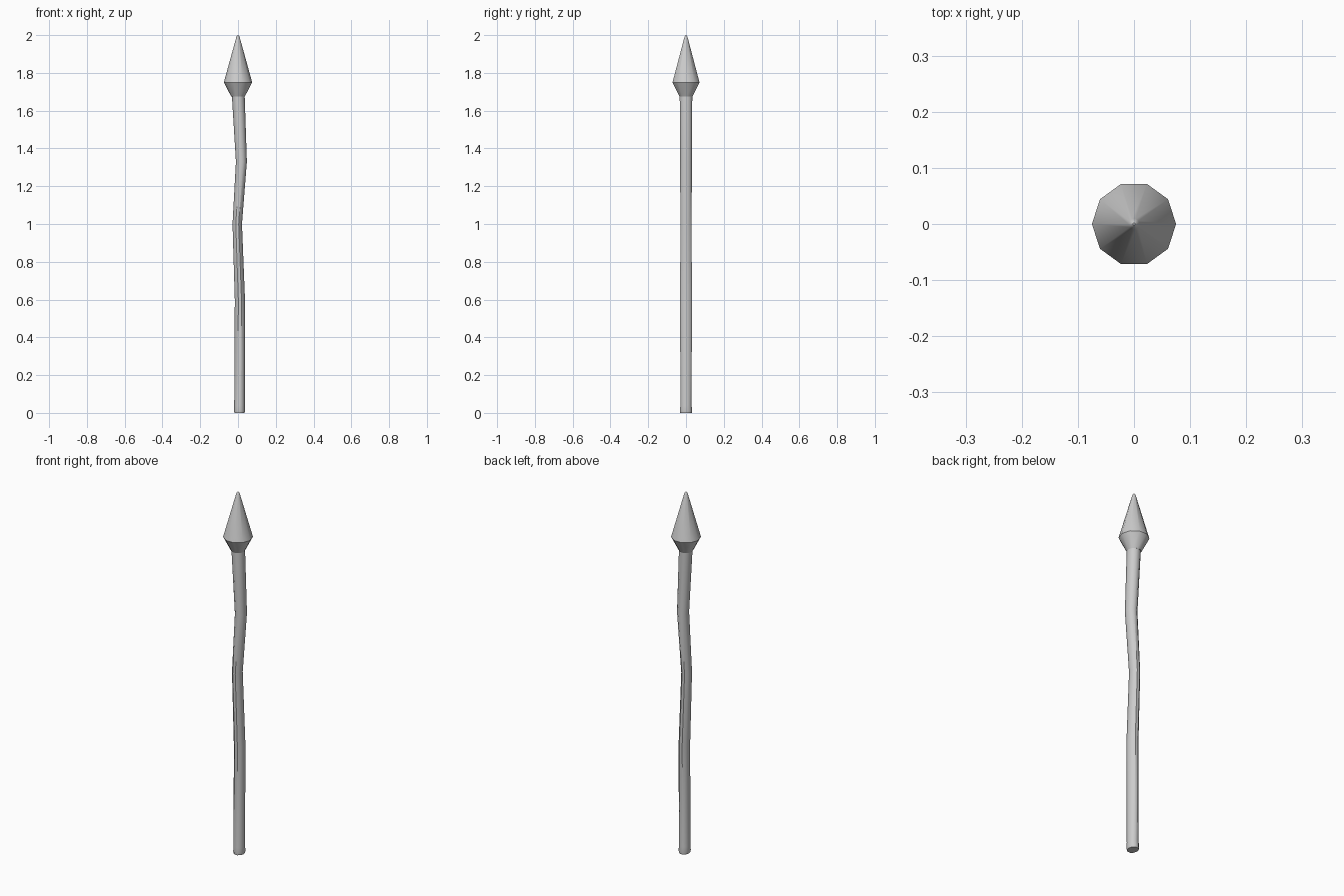
import bpy, bmesh, math

if "Cube" in bpy.data.objects:
    bpy.data.objects.remove(bpy.data.objects["Cube"])

SIDES = 10


def lathe(name, rings):
    """Skin a closed tube through rings of (z, centre x, x radius, y radius)."""
    bm = bmesh.new()
    loops = []
    for z, cx, rx, ry in rings:
        loops.append([bm.verts.new((cx + rx * math.cos(2 * math.pi * i / SIDES),
                                    ry * math.sin(2 * math.pi * i / SIDES), z))
                      for i in range(SIDES)])
    for a, b in zip(loops, loops[1:]):
        for i in range(SIDES):
            j = (i + 1) % SIDES
            bm.faces.new((a[i], a[j], b[j], b[i]))
    bm.faces.new(loops[0][::-1])
    bm.faces.new(loops[-1])
    mesh = bpy.data.meshes.new(name)
    bm.to_mesh(mesh)
    bm.free()
    obj = bpy.data.objects.new(name, mesh)
    bpy.context.collection.objects.link(obj)
    bpy.ops.object.select_all(action='DESELECT')
    obj.select_set(True)
    bpy.context.view_layer.objects.active = obj
    bpy.ops.object.shade_smooth_by_angle(angle=math.radians(40))
    return obj


# Crooked wooden shaft
lathe("shaft", [
    (0.00, 0.008, 0.027, 0.032),
    (0.01, 0.008, 0.029, 0.034),
    (0.04, 0.008, 0.028, 0.031),
    (0.60, 0.010, 0.027, 0.033),
    (1.00, -0.004, 0.025, 0.031),
    (1.33, 0.018, 0.029, 0.033),
    (1.69, 0.001, 0.034, 0.035),
])

# Pointed head with flared collar and blunted tip
lathe("spear_head", [
    (1.675, 0, 0.036, 0.036),
    (1.75, 0, 0.075, 0.075),
    (1.985, 0, 0.010, 0.010),
    (1.996, 0, 0.006, 0.006),
    (2.00, 0, 0.002, 0.002),
])
